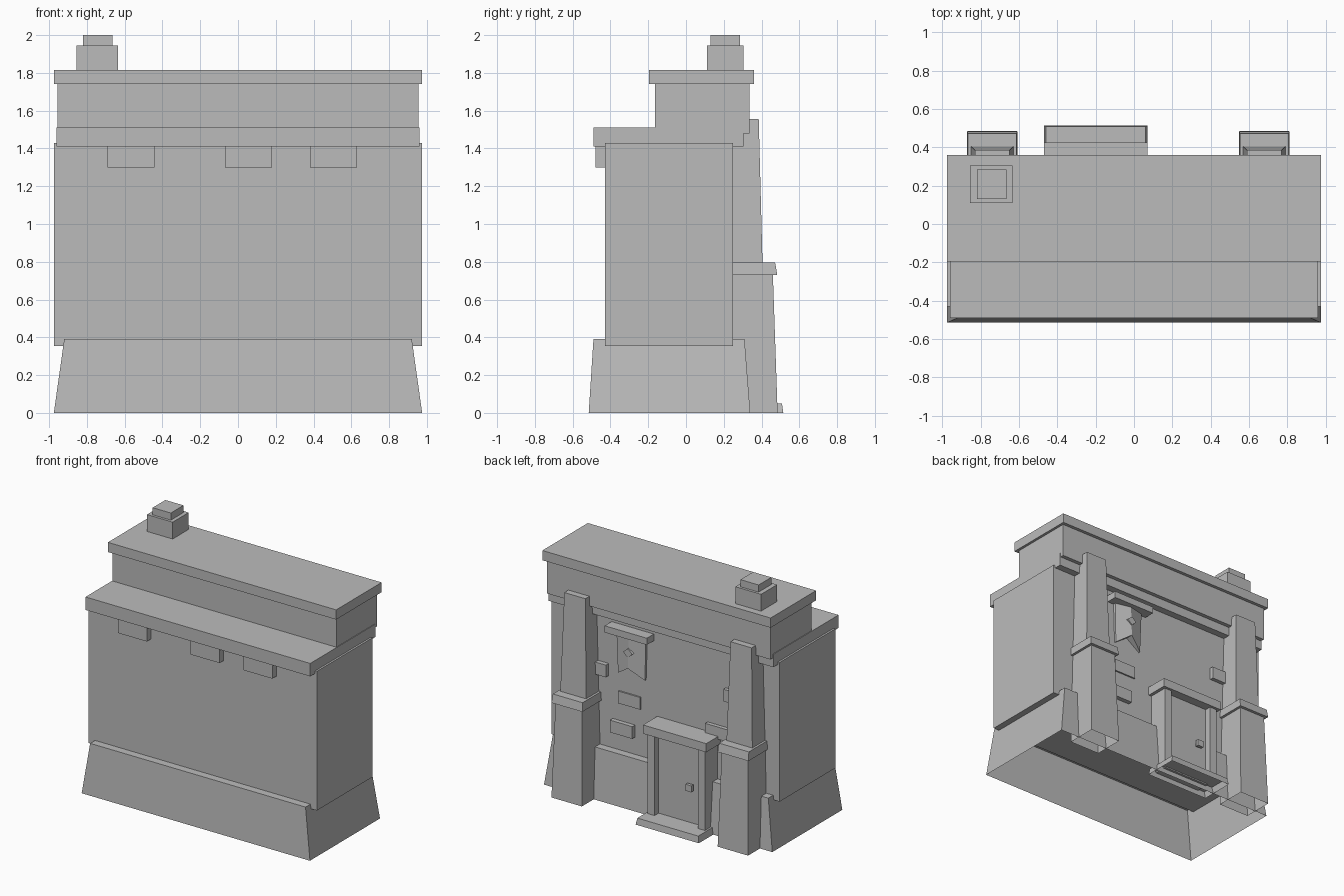
import bpy

cube = bpy.data.objects.get("Cube")
if cube:
    bpy.data.objects.remove(cube)

stone = bpy.data.materials.new("plain_grey")
stone.use_nodes = True
GREY = (0.5, 0.5, 0.5, 1)
stone.diffuse_color = GREY
stone.node_tree.nodes["Principled BSDF"].inputs["Base Color"].default_value = GREY


def add_mesh(name, verts, faces):
    mesh = bpy.data.meshes.new(name)
    mesh.from_pydata(verts, [], faces)
    mesh.materials.append(stone)
    obj = bpy.data.objects.new(name, mesh)
    bpy.context.collection.objects.link(obj)
    return obj


def block(name, x, y, z, top_x=None, top_y=None, open_bottom=False):
    """Box from (min, max) ranges; optional top ranges make it taper."""
    verts = []
    for (xa, xb), (ya, yb), h in ((x, y, z[0]), (top_x or x, top_y or y, z[1])):
        verts += [(xa, ya, h), (xb, ya, h), (xb, yb, h), (xa, yb, h)]
    faces = [(i, (i + 1) % 4, (i + 1) % 4 + 4, i + 4) for i in range(4)]
    faces.append((4, 5, 6, 7))
    if not open_bottom:
        faces.append((3, 2, 1, 0))
    return add_mesh(name, verts, faces)


def around(c, half):
    return (c - half, c + half)


WALL = 0.25  # back wall plane

# Walls and roof
block("base", (-0.975, 0.975), (-0.515, 0.34), (0, 0.39),
      (-0.92, 0.92), (-0.49, 0.31), open_bottom=True)
block("main_wall", (-0.975, 0.975), (-0.43, WALL), (0.355, 1.43))
block("ledge", (-0.96, 0.96), (-0.49, 0.305), (1.41, 1.51))
block("upper_wall", (-0.955, 0.955), (-0.165, 0.335), (1.48, 1.76))
block("roof_slab", (-0.975, 0.975), (-0.195, 0.36), (1.74, 1.815))

# Chimney
block("chimney", (-0.855, -0.635), (0.11, 0.305), (1.815, 1.945))
block("chimney_top", (-0.82, -0.665), (0.13, 0.285), (1.945, 2.0))

# Front brackets under the ledge
for i, cx in enumerate((-0.567, 0.055, 0.505)):
    block(f"bracket_{i + 1}", around(cx, 0.124), (-0.48, -0.42), (1.3, 1.41))

# Buttresses on the back
for side, cx in (("right", -0.74), ("left", 0.68)):
    block(f"buttress_lower_{side}", around(cx, 0.13), (WALL, 0.485), (0, 0.73),
          around(cx, 0.112), (WALL, 0.46), open_bottom=True)
    block(f"buttress_band_{side}", around(cx, 0.132), (WALL, 0.483), (0.73, 0.795),
          around(cx, 0.127), (WALL, 0.472))
    block(f"buttress_upper_{side}", around(cx, 0.11), (WALL, 0.405), (0.795, 1.555),
          around(cx, 0.09), (WALL, 0.385))

# Doorway
DOOR = -0.2
block("door_sill", around(DOOR, 0.27), (WALL, 0.515), (0, 0.05),
      around(DOOR, 0.26), (WALL, 0.508), open_bottom=True)
block("door_panel", around(DOOR, 0.2), (WALL, 0.355), (0.04, 0.68))
for side, s in (("right", -1), ("left", 1)):
    block(f"door_jamb_{side}", around(DOOR + s * 0.215, 0.03), (WALL, 0.405), (0.05, 0.67))
block("door_lintel", around(DOOR, 0.27), (WALL, 0.425), (0.668, 0.735))
block("door_knob_stem", around(-0.3, 0.012), (0.355, 0.38), around(0.335, 0.012))
block("door_knob", around(-0.3, 0.025), (0.375, 0.4), around(0.335, 0.025))

# Raised bricks in the back wall: x centre, z centre, thickness
for i, (bx, bz, depth) in enumerate(((0.303, 0.8, 0.012), (0.355, 0.57, 0.035),
                                     (0.58, 0.985, 0.035), (-0.455, 0.76, 0.03),
                                     (-0.61, 1.065, 0.03))):
    block(f"brick_{i + 1}", around(bx, 0.095), (WALL - 0.01, WALL + depth), around(bz, 0.047))

# Hanging banner with a forked end and a raised middle fold
FLAG = 0.28
block("banner_rod", around(FLAG, 0.18), (WALL, 0.335), (1.31, 1.362))
outline = [(0.125, 1.32, 0.27), (0, 1.32, 0.3), (-0.125, 1.32, 0.27),
           (-0.115, 0.99, 0.265), (0, 1.07, 0.31), (0.115, 0.99, 0.265)]
front = [(FLAG + dx, y, z) for dx, z, y in outline]
back = [(x, WALL, z) for x, y, z in front]
faces = [(0, 1, 4, 5), (1, 2, 3, 4)]
faces += [(i, i + 6, (i + 1) % 6 + 6, (i + 1) % 6) for i in range(6)]
add_mesh("banner_cloth", front + back, faces)

# Small lozenge on the banner
ring = [(0.04, 0), (0, 0.035), (-0.04, 0), (0, -0.035)]
lozenge = [(FLAG + dx, y, 1.19 + dz) for y in (0.29, 0.312) for dx, dz in ring]
sides = [(i, (i + 1) % 4, (i + 1) % 4 + 4, i + 4) for i in range(4)]
add_mesh("banner_lozenge", lozenge, sides + [(4, 5, 6, 7)])

# Consistent outward normals
import bmesh
for obj in bpy.context.collection.objects:
    if obj.type == 'MESH' and stone.name in obj.data.materials:
        bm = bmesh.new()
        bm.from_mesh(obj.data)
        bmesh.ops.recalc_face_normals(bm, faces=bm.faces)
        bm.to_mesh(obj.data)
        bm.free()
